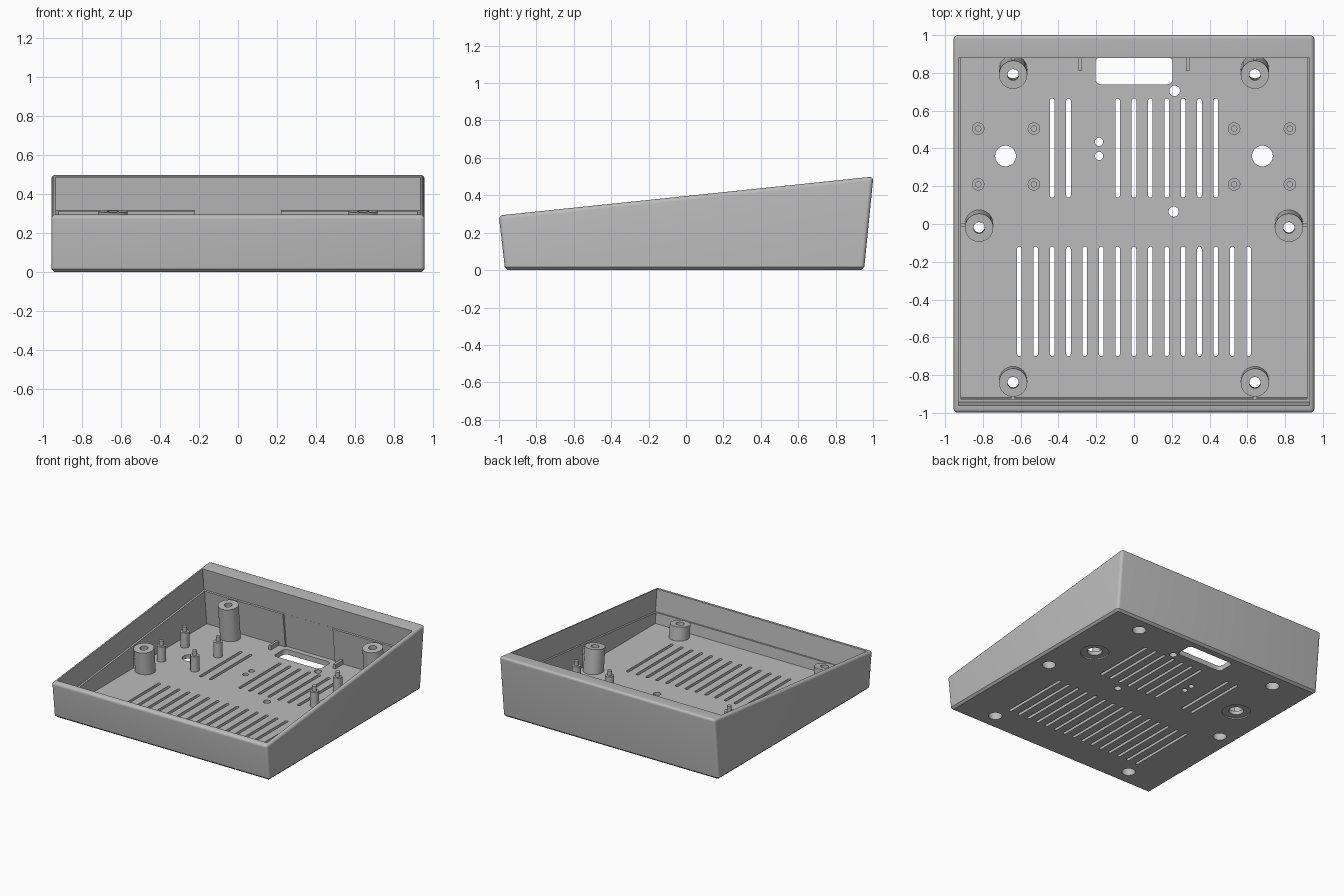
import bpy, bmesh
from math import cos, sin, pi
from mathutils import Vector

if "Cube" in bpy.data.objects:
    bpy.data.objects.remove(bpy.data.objects["Cube"])

grey = bpy.data.materials.new("mid_grey")
grey.use_nodes = True
colour = (0.5, 0.5, 0.5, 1)
grey.diffuse_color = colour
grey.node_tree.nodes["Principled BSDF"].inputs["Base Color"].default_value = colour

SLOPE = 0.104          # tilt of the open top
FLOOR = 0.04
LEDGE = 0.175          # depth of the inner ledge under the rim


def rim_z(y):
    return 0.396 + SLOPE * y


def front_wall(z):
    return -0.96 + SLOPE * (0.296 - z)


def back_wall(z):
    return 0.88 + SLOPE * (0.488 - z)


def extrude(bm, points, offset):
    verts = [bm.verts.new(p) for p in points]
    face = bm.faces.new(verts)
    res = bmesh.ops.extrude_face_region(bm, geom=[face])
    moved = [g for g in res["geom"] if isinstance(g, bmesh.types.BMVert)]
    bmesh.ops.translate(bm, verts=moved, vec=offset)


def side_prism(bm, profile, half):
    extrude(bm, [(-half, y, z) for y, z in profile], (2 * half, 0, 0))


def rounded(bm, cx, cy, w, h, r, z0, z1):
    pts = []
    corners = [(1, 1), (-1, 1), (-1, -1), (1, -1)]
    for q, (sx, sy) in enumerate(corners):
        for i in range(7):
            a = (q + i / 6) * pi / 2
            p = Vector((cx + sx * (w / 2 - r) + r * cos(a),
                        cy + sy * (h / 2 - r) + r * sin(a), z0))
            if not pts or (p - pts[-1]).length > 1e-5:
                pts.append(p)
    if (pts[0] - pts[-1]).length < 1e-5:
        pts.pop()
    extrude(bm, pts, (0, 0, z1 - z0))


def cylinder(bm, r, start, end, n=32):
    start, end = Vector(start), Vector(end)
    turn = Vector((0, 0, 1)).rotation_difference(end - start)
    pts = [start + turn @ Vector((r * cos(2 * pi * i / n), r * sin(2 * pi * i / n), 0))
           for i in range(n)]
    extrude(bm, pts, end - start)


def box(bm, x0, x1, y0, y1, z0, z1):
    extrude(bm, [(x0, y0, z0), (x1, y0, z0), (x1, y1, z0), (x0, y1, z0)], (0, 0, z1 - z0))


def finish(bm, name):
    bmesh.ops.recalc_face_normals(bm, faces=bm.faces[:])
    mesh = bpy.data.meshes.new(name)
    bm.to_mesh(mesh)
    bm.free()
    mesh.materials.append(grey)
    obj = bpy.data.objects.new(name, mesh)
    bpy.context.collection.objects.link(obj)
    return obj


def activate(obj):
    bpy.ops.object.select_all(action="DESELECT")
    obj.select_set(True)
    bpy.context.view_layer.objects.active = obj


def cut(obj, cutter):
    activate(obj)
    mod = obj.modifiers.new("cut", "BOOLEAN")
    mod.operation = "DIFFERENCE"
    mod.solver = "EXACT"
    mod.object = cutter
    bpy.ops.object.modifier_apply(modifier=mod.name)


# Outer body: wedge with rounded corners and a chamfered base
bm = bmesh.new()
side_prism(bm, [(-0.967, 0), (0.952, 0), (1.002, 0.5), (-1.001, 0.292)], 0.955)
bmesh.ops.recalc_face_normals(bm, faces=bm.faces[:])
upper = [e for e in bm.edges if max(v.co.z for v in e.verts) > 0.1]
bmesh.ops.bevel(bm, geom=upper, offset=0.022, segments=5, profile=0.5, affect="EDGES")
base = [e for e in bm.edges if max(v.co.z for v in e.verts) < 0.001]
bmesh.ops.bevel(bm, geom=base, offset=0.016, segments=1, affect="EDGES")
shell = finish(bm, "enclosure_shell")

# Cavity above the ledge, cavity below it, and the relief in the back ledge
cavities = []
zf, zb = rim_z(-0.942) - LEDGE, rim_z(0.898) - LEDGE
bm = bmesh.new()
side_prism(bm, [(front_wall(zf), zf), (back_wall(zb), zb),
                (back_wall(0.6), 0.6), (front_wall(0.4), 0.4)], 0.93)
cavities.append(finish(bm, "upper_cavity_cutter"))
for name, half, step in (("lower_cavity_cutter", 0.915, 0.015), ("back_relief_cutter", 0.22, 0)):
    bm = bmesh.new()
    front = -0.5 if step == 0 else front_wall(FLOOR) + step
    side_prism(bm, [(front, FLOOR), (back_wall(FLOOR) - step, FLOOR),
                    (back_wall(zb + 0.02) - step - 0.0005, zb + 0.02),
                    (front - 0.01, zf + 0.02)], half)
    cavities.append(finish(bm, name))

# Tilted screw posts
post_spots = [(s * x, y) for s in (-1, 1) for x, y in ((0.64, 0.79), (0.82, -0.02), (0.64, -0.84))]


def on_axis(x, y, z):
    top = rim_z(y) - LEDGE + 0.008
    return (x, y + SLOPE * (top - z), z), top


bm = bmesh.new()
for x, y in post_spots:
    start, top = on_axis(x, y, 0.02)
    cylinder(bm, 0.075, start, (x, y, top))
posts = finish(bm, "screw_posts")

# Vents, round holes, connector opening and screw holes
bm = bmesh.new()
PITCH = 0.0867
for k in range(-7, 8):
    rounded(bm, k * PITCH, -0.41, 0.024, 0.58, 0.012, -0.1, 0.1)
for k in (-5, -4, -1, 0, 1, 2, 3, 4, 5):
    rounded(bm, k * PITCH, 0.402, 0.024, 0.525, 0.012, -0.1, 0.1)
rounded(bm, 0, 0.812, 0.41, 0.145, 0.03, -0.1, 0.1)
for x, y, r in ((-0.185, 0.435, 0.022), (-0.185, 0.36, 0.022), (0.215, 0.705, 0.028),
                (0.21, 0.065, 0.027), (-0.68, 0.36, 0.055), (0.68, 0.36, 0.055)):
    cylinder(bm, r, (x, y, -0.1), (x, y, 0.1))
for x, y in post_spots:
    cylinder(bm, 0.03, on_axis(x, y, -0.1)[0], on_axis(x, y, 0.45)[0])
holes = finish(bm, "hole_cutter")

# Screw head bores and shallow foot recesses under the floor
bm = bmesh.new()
for x, y in post_spots:
    top = on_axis(x, y, 0)[1]
    cylinder(bm, 0.05, on_axis(x, y, -0.1)[0], on_axis(x, y, top - 0.05)[0])
for s in (-1, 1):
    cylinder(bm, 0.105, (s * 0.68, 0.36, -0.1), (s * 0.68, 0.36, 0.01))
bores = finish(bm, "bore_cutter")

for c in cavities + [holes, bores]:
    cut(shell, c)
for c in (holes, bores):
    cut(posts, c)
for c in cavities + [holes, bores]:
    bpy.data.objects.remove(c)

# Webs tying the posts to the walls, and low ribs beside the opening
bm = bmesh.new()
for s in (-1, 1):
    for x0, x1, y0, y1, z1 in ((0.63, 0.65, -0.95, -0.905, 0.115),
                               (0.885, 0.92, -0.015, 0.005, 0.2),
                               (0.63, 0.65, 0.86, 0.92, 0.28),
                               (0.275, 0.295, 0.81, 0.92, 0.075)):
        box(bm, min(s * x0, s * x1), max(s * x0, s * x1), y0, y1, 0.02, z1)
webs = finish(bm, "webs_and_ribs")

# Board standoffs with locating pins
bm = bmesh.new()
for s in (-1, 1):
    for x in (0.53, 0.825):
        for y in (0.21, 0.505):
            cylinder(bm, 0.033, (s * x, y, 0.02), (s * x, y, 0.16), 24)
            cylinder(bm, 0.017, (s * x, y, 0.15), (s * x, y, 0.2), 16)
standoffs = finish(bm, "board_standoffs")

for obj in (shell, posts, standoffs):
    activate(obj)
    bpy.ops.object.shade_smooth_by_angle(angle=0.5)
